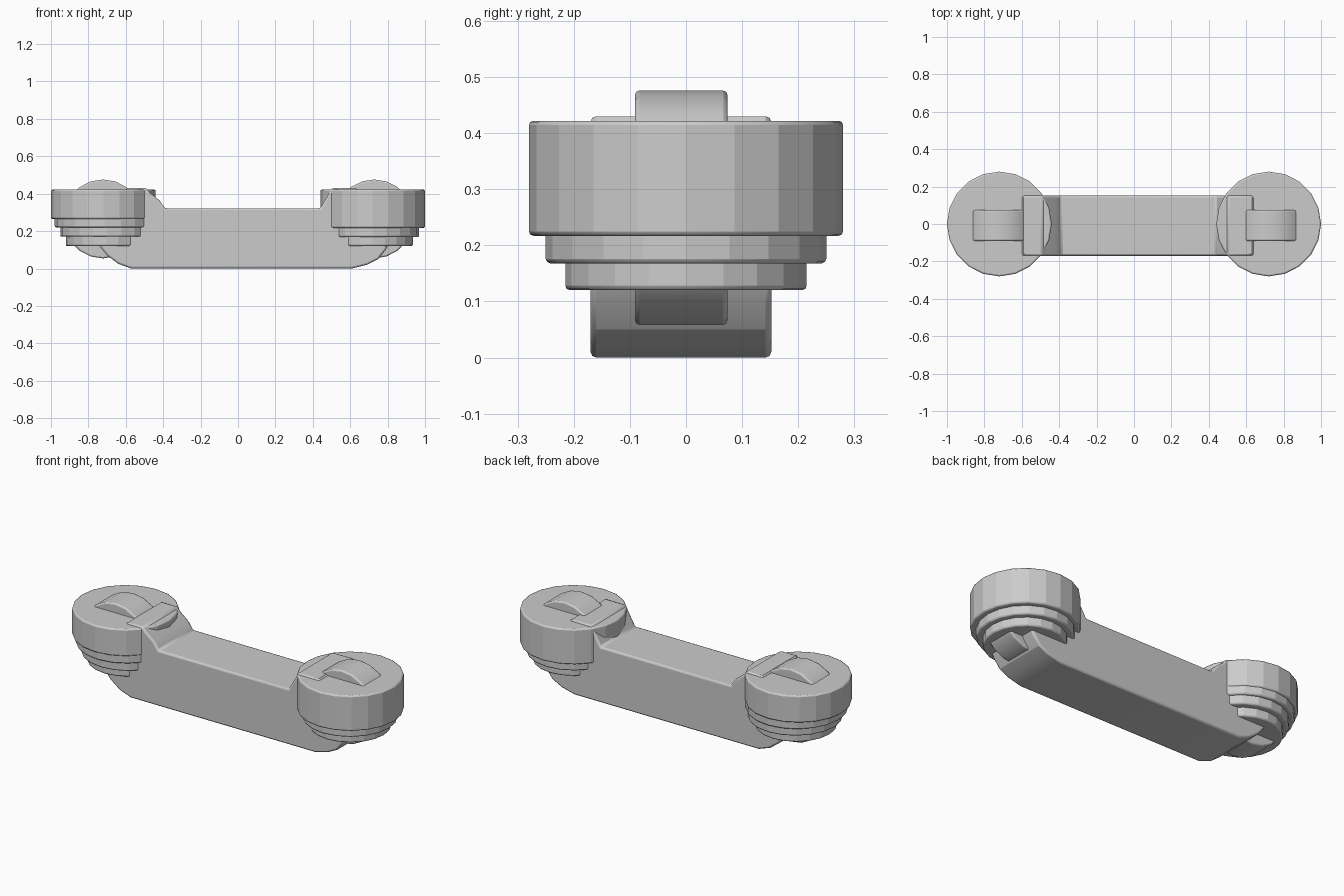
import bpy, bmesh
from math import cos, sin, pi, radians

cube = bpy.data.objects.get("Cube")
if cube:
    bpy.data.objects.remove(cube, do_unlink=True)

grey = bpy.data.materials.new("light_grey")
grey.use_nodes = True
colour = (0.6, 0.6, 0.6, 1)
grey.diffuse_color = colour
grey.node_tree.nodes["Principled BSDF"].inputs["Base Color"].default_value = colour


def prism(name, profile, start, end, axis, bevel, smooth):
    """Extrude a closed profile along y (profile in x, z) or z (profile in x, y)."""
    def place(p, d):
        return (p[0], d, p[1]) if axis == "y" else (p[0], p[1], d)
    bm = bmesh.new()
    face = bm.faces.new([bm.verts.new(place(p, start)) for p in profile])
    grown = bmesh.ops.extrude_face_region(bm, geom=[face])["geom"]
    for v in grown:
        if isinstance(v, bmesh.types.BMVert):
            v.co["xyz".index(axis)] = end
    bmesh.ops.recalc_face_normals(bm, faces=bm.faces)
    mesh = bpy.data.meshes.new(name)
    bm.to_mesh(mesh)
    bm.free()
    mesh.materials.append(grey)
    obj = bpy.data.objects.new(name, mesh)
    bpy.context.collection.objects.link(obj)
    # softened rims
    mod = obj.modifiers.new("soft_edges", "BEVEL")
    mod.width, mod.segments = bevel, 2
    mod.limit_method, mod.angle_limit = "ANGLE", radians(50)
    bpy.ops.object.select_all(action="DESELECT")
    obj.select_set(True)
    bpy.context.view_layer.objects.active = obj
    bpy.ops.object.shade_smooth_by_angle(angle=radians(smooth))
    return obj


def circle(cx, cy, radius, sides):
    return [(cx + radius * cos(2 * pi * i / sides), cy + radius * sin(2 * pi * i / sides))
            for i in range(sides)]


# Handle bar with raised shoulders and turned-up ends
handle = [(-0.57, 0), (0.61, 0), (0.69, 0.02), (0.75, 0.05), (0.79, 0.1), (0.81, 0.14),
          (0.65, 0.41), (0.63, 0.43), (0.5, 0.43), (0.48, 0.39), (0.44, 0.322),
          (-0.39, 0.322), (-0.42, 0.365), (-0.47, 0.405), (-0.49, 0.43), (-0.59, 0.43),
          (-0.61, 0.41), (-0.75, 0.14), (-0.74, 0.12), (-0.70, 0.07), (-0.64, 0.025)]
prism("handle", handle, -0.17, 0.152, "y", 0.01, 20)

# Tiers of each cup: centre x, radius, bottom, top
tiers = {
    "right_cup": [(-0.72, 0.28, 0.265, 0.422), (-0.71, 0.27, 0.22, 0.28),
                  (-0.70, 0.25, 0.17, 0.23), (-0.705, 0.215, 0.12, 0.18)],
    "left_cup": [(0.72, 0.28, 0.217, 0.422), (0.718, 0.25, 0.168, 0.23),
                 (0.72, 0.215, 0.12, 0.18)],
}
for cup, rings in tiers.items():
    for n, (x, r, low, high) in enumerate(rings):
        name = cup if n == 0 else f"{cup}_step_{n}"
        prism(name, circle(x, 0, r, 20), low, high, "z", 0.008, 10)

# Rounded rib passing through each cup
for side, x in (("right", -0.722), ("left", 0.728)):
    prism(f"{side}_rib", circle(x, 0.265, 0.211, 20), -0.091, 0.074, "y", 0.008, 20)
